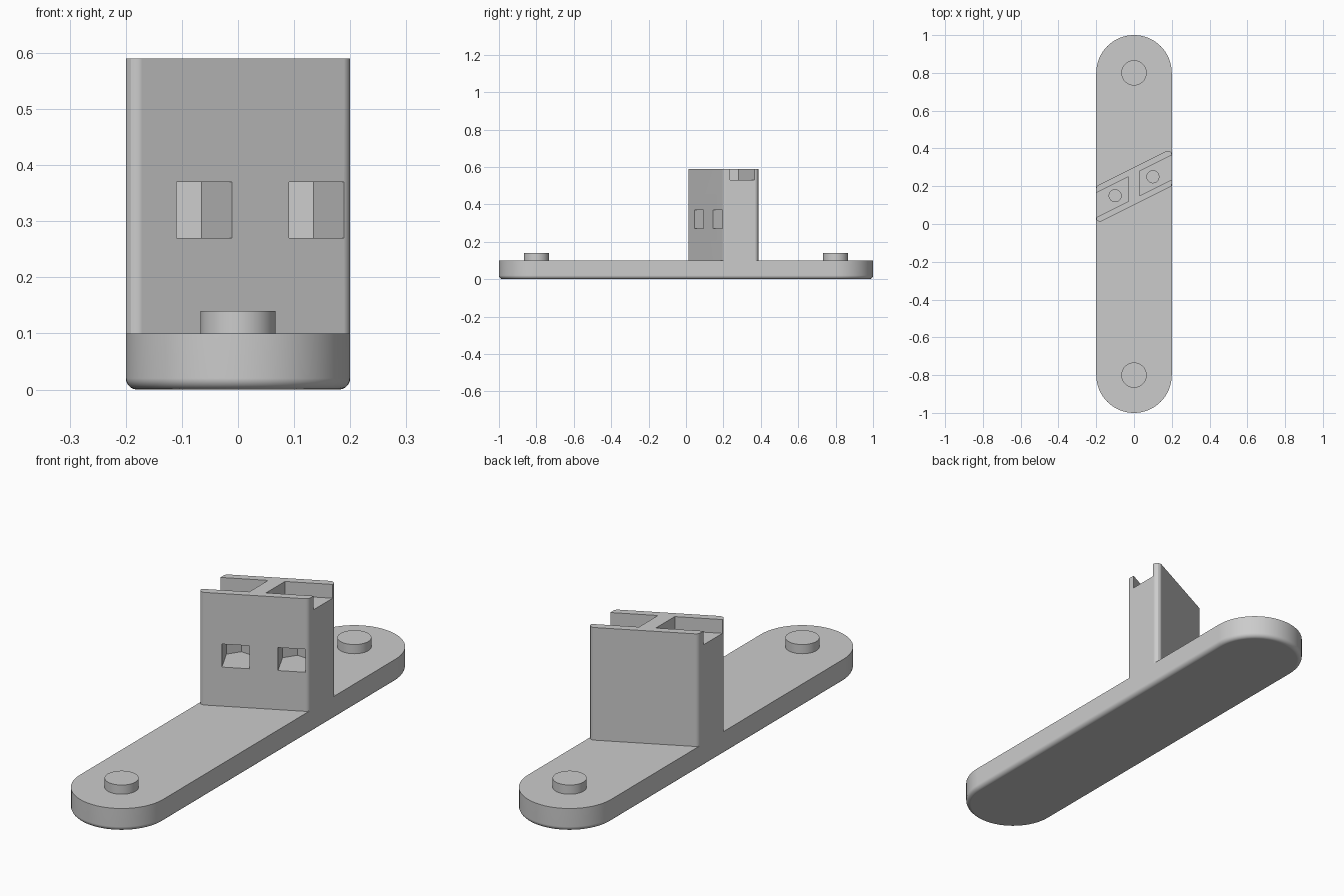
import bpy, bmesh, math
from mathutils import Vector

if "Cube" in bpy.data.objects:
    bpy.data.objects.remove(bpy.data.objects["Cube"])

grey = bpy.data.materials.new("plain_grey")
grey.use_nodes = True
GREY = (0.6, 0.6, 0.6, 1)
grey.diffuse_color = GREY
grey.node_tree.nodes["Principled BSDF"].inputs["Base Color"].default_value = GREY


def prism(name, outline, z0, z1, bottom_round=0):
    """Extrude a counter-clockwise outline between two heights."""
    bm = bmesh.new()
    floor = bm.faces.new([bm.verts.new((x, y, z0)) for x, y in outline])
    top = bmesh.ops.extrude_face_region(bm, geom=[floor], use_keep_orig=True)
    bmesh.ops.translate(bm, vec=(0, 0, z1 - z0),
                        verts=[v for v in top["geom"] if isinstance(v, bmesh.types.BMVert)])
    bmesh.ops.recalc_face_normals(bm, faces=bm.faces)
    if bottom_round:
        rim = [e for e in bm.edges if all(abs(v.co.z - z0) < 1e-5 for v in e.verts)]
        bmesh.ops.bevel(bm, geom=rim, offset=bottom_round, segments=5,
                        profile=0.5, affect='EDGES')
    mesh = bpy.data.meshes.new(name)
    bm.to_mesh(mesh)
    bm.free()
    mesh.materials.append(grey)
    ob = bpy.data.objects.new(name, mesh)
    bpy.context.collection.objects.link(ob)
    return ob


def circle(cx, cy, r, n=48):
    return [(cx + r * math.cos(math.tau * i / n), cy + r * math.sin(math.tau * i / n))
            for i in range(n)]


def rounded(points, r, n=6):
    """Fillet every corner of a counter-clockwise convex outline."""
    pts = [Vector(p) for p in points]
    out = []
    for i, p in enumerate(pts):
        a = (pts[i - 1] - p).normalized()
        b = (pts[(i + 1) % len(pts)] - p).normalized()
        half = a.angle(b) / 2
        centre = p + (a + b).normalized() * r / math.sin(half)
        t = r / math.tan(half)
        start, end = p + a * t - centre, p + b * t - centre
        out += [tuple(centre + start.lerp(end, k / n).normalized() * r) for k in range(n + 1)]
    return out


def activate(ob):
    bpy.ops.object.select_all(action='DESELECT')
    ob.select_set(True)
    bpy.context.view_layer.objects.active = ob


def cut(ob, cutter):
    activate(ob)
    mod = ob.modifiers.new("cut", 'BOOLEAN')
    mod.operation = 'DIFFERENCE'
    mod.solver = 'EXACT'
    mod.object = cutter
    bpy.ops.object.modifier_apply(modifier=mod.name)
    bpy.data.objects.remove(cutter)


def finish(ob):
    activate(ob)
    bpy.ops.object.shade_smooth_by_angle(angle=math.radians(25))
    mod = ob.modifiers.new("even_shading", 'WEIGHTED_NORMAL')
    mod.keep_sharp = True


HALF, END, DECK, TOP = 0.2, 0.8, 0.1, 0.59

# Base plate: round-ended bar with a softened underside
arc = [math.pi * i / 32 for i in range(33)]
bar = [(HALF * math.cos(a), END + HALF * math.sin(a)) for a in arc]
bar += [(-x, -y) for x, y in bar]
finish(prism("base_plate", bar, 0, DECK, 0.02))

# Locating pegs at both ends
for side, y in (("front", -END), ("back", END)):
    finish(prism(side + "_peg", circle(0, y, 0.067), DECK, 0.14))


def slanted(x0, x1, low, high):
    """Parallelogram between two slanted lines y = c + x / 2."""
    return [(x0, low + x0 / 2), (x1, low + x1 / 2), (x1, high + x1 / 2), (x0, high + x0 / 2)]


# Slanted tower
tower = prism("slanted_tower", rounded(slanted(-HALF, HALF, 0.1, 0.3), 0.02), DECK, TOP)

inward = Vector((-1, 2)).normalized()
along = Vector((2, 1)).normalized()
APOTHEM = 0.055
RADIUS = APOTHEM / math.cos(math.pi / 6)

for x, x0, x1 in ((-0.1, -0.3, -0.03), (0.1, 0.03, 0.3)):
    # Open-ended recess in the top
    cut(tower, prism("recess_cutter", slanted(x0, x1, 0.135, 0.265), 0.53, TOP + 0.1))
    # Nut slot: straight sides from the front face, pointed hexagonal back
    c = Vector((x, 0.2 + x / 2))
    slot = [c + along * s * APOTHEM + inward * d for s, d in
            ((-1, -0.15), (1, -0.15), (1, RADIUS / 2), (0, RADIUS), (-1, RADIUS / 2))]
    cut(tower, prism("nut_slot_cutter", slot, 0.27, 0.37))
    # Screw hole from the recess down to the nut slot
    cut(tower, prism("screw_hole_cutter", circle(c.x, c.y, 0.032, 32), 0.32, TOP))
finish(tower)
